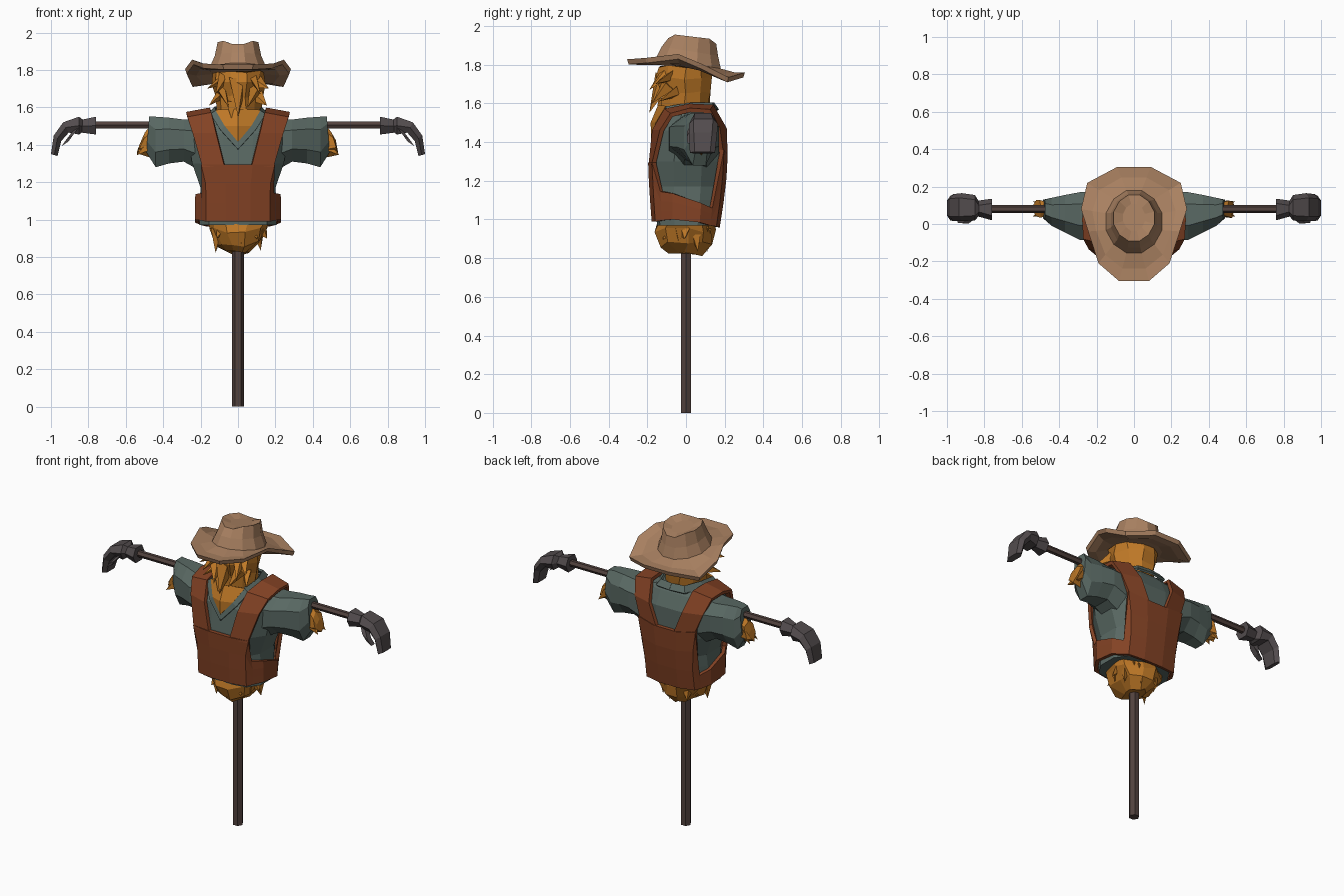
import bpy, bmesh, random
from math import sin, cos, pi
from mathutils import Vector

if "Cube" in bpy.data.objects:
    bpy.data.objects.remove(bpy.data.objects["Cube"])

random.seed(4)

def material(name, rgb):
    m = bpy.data.materials.new(name)
    m.diffuse_color = (*rgb, 1)
    m.use_nodes = True
    m.node_tree.nodes["Principled BSDF"].inputs["Base Color"].default_value = m.diffuse_color
    return m

HAT = material("tan_felt", (.40, .22, .12))
STRAW = material("straw", (.52, .19, .02))
RUST = material("rust_cloth", (.23, .055, .018))
SHIRT = material("grey_green_cloth", (.10, .14, .125))
WOOD = material("dark_wood", (.085, .055, .048))
LEATHER = material("dark_leather", (.085, .072, .075))

def build(name, verts, faces, mat, thickness=0):
    me = bpy.data.meshes.new(name)
    me.from_pydata([tuple(v) for v in verts], [], faces)
    bm = bmesh.new()
    bm.from_mesh(me)
    bmesh.ops.recalc_face_normals(bm, faces=bm.faces)
    bm.to_mesh(me)
    bm.free()
    me.materials.append(mat)
    ob = bpy.data.objects.new(name, me)
    bpy.context.collection.objects.link(ob)
    if thickness:
        mod = ob.modifiers.new("thickness", "SOLIDIFY")
        mod.thickness = thickness
        mod.offset = 0
    return ob

def skin(rings, closed=True, caps=True):
    """Join equal-length rings of points into faces."""
    n = len(rings[0])
    verts = [v for r in rings for v in r]
    faces = []
    for k in range(len(rings) - 1):
        for i in range(n if closed else n - 1):
            j = (i + 1) % n
            faces.append((k*n + i, k*n + j, (k+1)*n + j, (k+1)*n + i))
    if caps:
        faces += [tuple(range(n)), tuple(range((len(rings)-1)*n, len(rings)*n))]
    return verts, faces

def mirrored(half):
    """Half outline (x >= 0, front to back) to a full closed outline."""
    return half + [(-p[0], *p[1:]) for p in reversed(half)]

def straw_part(name, rings, tufts, jitter):
    """Ragged loft with pyramid tufts: (base, base half-size, tip)."""
    verts, faces = skin(rings)
    verts = [Vector(v) + Vector([random.uniform(-jitter, jitter) for _ in range(3)]) for v in verts]
    for base, w, tip in tufts:
        b, t = Vector(base), Vector(tip)
        d = (t - b).normalized()
        u = d.orthogonal().normalized()
        v = d.cross(u)
        s = len(verts)
        verts += [b + u*w, b + v*w*.6, b - u*w, b - v*w*.6, t]
        faces += [(s, s+1, s+4), (s+1, s+2, s+4), (s+2, s+3, s+4), (s+3, s, s+4), (s, s+1, s+2, s+3)]
    return build(name, verts, faces, STRAW)

def oval(z, rx, y0, y1, n=10):
    c, r = (y0 + y1)/2, (y1 - y0)/2
    return [(rx*cos(2*pi*i/n), c + r*sin(2*pi*i/n), z) for i in range(n)]

# Post and crossbar
build("post", *skin([oval(z, .031, -.031, .031, 6) for z in (0, 1.5)]), WOOD)
bar = [[(x, .08 + .021*cos(i*pi/3), 1.505 + .021*sin(i*pi/3)) for i in range(6)] for x in (-.8, .8)]
build("crossbar", *skin(bar), WOOD)

# Shirt torso: z, half width, front y, back y
SECTIONS = [(.97, .205, -.15, .15), (1.1, .205, -.16, .17), (1.17, .2, -.165, .18), (1.3, .245, -.17, .19),
            (1.46, .27, -.15, .19), (1.545, .25, -.095, .15), (1.575, .14, -.07, .13)]

def body(z, u, v, off=0):
    for a, b in zip(SECTIONS, SECTIONS[1:]):
        if z <= b[0]:
            break
    t = (z - a[0])/(b[0] - a[0])
    rx, y0, y1 = [a[i] + (b[i] - a[i])*t for i in (1, 2, 3)]
    return (u*(rx + off), (y0 + y1)/2 + v*((y1 - y0)/2 + off), z)

OUTLINE = mirrored([(.3, -1), (.75, -.9), (1, -.4), (1, .4), (.75, .9), (.3, 1)])
build("shirt_body", *skin([[body(s[0], u, v) for u, v in OUTLINE] for s in SECTIONS]), SHIRT)

# Overalls: outline u, v, bottom z, top z
COLUMNS = mirrored([(.3, -1, .99, 1.295), (.75, -.9, .99, 1.295), (.84, -.72, .995, 1.145), (1, -.4, 1.0, 1.135),
                    (1, .4, .985, 1.085), (.84, .72, .97, 1.06), (.75, .9, .965, 1.36), (.3, 1, .96, 1.34)])
rows = [[body(b + (t - b)*k/3, u, v, .015) for u, v, b, t in COLUMNS] for k in range(4)]
build("overalls", *skin(rows, caps=False), RUST, .022)

# Shoulder straps: inner and outer edge points over the shoulder
STRAP = [((.07, -.183, 1.28), (.188, -.168, 1.28)), ((.115, -.165, 1.46), (.24, -.125, 1.46)),
         ((.14, -.105, 1.565), (.268, -.075, 1.54)), ((.15, .02, 1.588), (.275, .02, 1.565)),
         ((.145, .135, 1.585), (.27, .12, 1.56)), ((.115, .2, 1.47), (.24, .165, 1.47)),
         ((.055, .205, 1.32), (.185, .185, 1.33))]
COLLAR = [((.0, -.168, 1.42), (.0, -.174, 1.375)), ((.065, -.146, 1.5), (.095, -.15, 1.48)),
          ((.115, -.1, 1.58), (.145, -.1, 1.56)), ((.12, .03, 1.6), (.15, .03, 1.57)),
          ((.08, .13, 1.6), (.1, .155, 1.565)), ((0, .14, 1.6), (0, .165, 1.565))]
# Sleeve sections: x, y0, y1, z0, z1
SLEEVE = [(.2, -.09, .17, 1.26, 1.54), (.29, -.085, .17, 1.31, 1.535),
          (.37, -.045, .155, 1.3, 1.545), (.44, -.01, .14, 1.28, 1.55)]
# Glove sections: top x, z, bottom x, z, y0, y1
GLOVE = [(.76, 1.55, .76, 1.455, .02, .135), (.83, 1.535, .835, 1.465, .04, .125), (.85, 1.55, .85, 1.455, .02, .155),
         (.935, 1.52, .905, 1.465, .015, .165), (.985, 1.45, .945, 1.42, .015, .16), (1.0, 1.35, .965, 1.34, .02, .15)]

for side, s in (("right", 1), ("left", -1)):
    def flip(rings):
        return [[(p[0]*s, p[1], p[2]) for p in r] for r in rings]
    build(side + "_strap", *skin(flip(STRAP), False, False), RUST, .022)
    build(side + "_collar", *skin(flip(COLLAR), False, False), SHIRT, .014)

    # Sleeve with slanted cuff
    rings = []
    for x, y0, y1, z0, z1 in SLEEVE:
        h, w = z1 - z0, y1 - y0
        rings.append([(x, y0 + w*a, z0 + h*b) for a, b in
                      ((.3, 0), (.75, 0), (1, .3), (1, .75), (.75, 1), (.3, 1), (0, .75), (0, .3))])
    rings.append([(.49 - .015*b, .03 + .1*a, 1.36 + .19*b) for a, b in
                  ((.2, 0), (.8, 0), (1, .3), (1, .8), (.8, 1), (.2, 1), (0, .8), (0, .3))])
    build(side + "_sleeve", *skin(flip(rings)), SHIRT)

    # Straw sticking out of the sleeve
    cuff = [[(x + dx*cos(a), .08 + r*sin(a), z + h*cos(a)) for a in [i*pi/3 for i in range(6)]]
            for x, dx, r, z, h in ((.46, .01, .04, 1.42, .09), (.515, -.02, .05, 1.41, .06), (.528, -.01, .03, 1.385, .035))]
    straw_part(side + "_sleeve_straw", flip(cuff),
               [((s*.48, y, 1.4), .04, (s*.54, y + dy, 1.345)) for y, dy in ((.06, -.02), (.1, .02))], .006)

    # Drooping glove and thumb
    rings = []
    for xt, zt, xb, zb, y0, y1 in GLOVE:
        c = .025
        rings.append([(xt, y0 + c, zt), (xt, y1 - c, zt), ((xt+xb)/2, y1, (zt+zb)/2),
                      (xb, y1 - c, zb), (xb, y0 + c, zb), ((xt+xb)/2, y0, (zt+zb)/2)])
    build(side + "_glove", *skin(flip(rings)), LEATHER)
    thumb = [[(x + a*.018, y + b*.018, z - a*.012) for a, b in ((-1, -1), (1, -1), (1, 1), (-1, 1))]
             for x, y, z in ((.87, .045, 1.48), (.9, .022, 1.44), (.925, .025, 1.405))]
    build(side + "_thumb", *skin(flip(thumb)), LEATHER)

# Straw head, with beard wedge filling the open collar
head_tufts = [((0, -.11, 1.74), .07, (0, -.19, 1.55)), ((0, -.075, 1.6), .1, (0, -.168, 1.43))]
for s in (1, -1):
    head_tufts += [((s*.09, -.08, 1.74), .045, (s*.165, -.16, 1.70)),
                   ((s*.09, -.09, 1.7), .045, (s*.05, -.175, 1.60)),
                   ((s*.1, -.05, 1.66), .04, (s*.155, -.14, 1.61)),
                   ((s*.08, -.1, 1.76), .04, (s*.12, -.19, 1.67))]
straw_part("straw_head", [oval(1.5, .1, -.12, .11), oval(1.57, .115, -.14, .12), oval(1.66, .125, -.135, .125),
                          oval(1.73, .14, -.155, .135), oval(1.79, .14, -.15, .14)], head_tufts, .009)
# Straw panel in the neck opening
build("neck_straw", [(0, -.175, 1.415), (.07, -.152, 1.5), (.12, -.1, 1.585), (0, -.14, 1.59),
                     (-.12, -.1, 1.585), (-.07, -.152, 1.5), (0, -.178, 1.5)],
      [(0, 1, 6), (1, 2, 3, 6), (3, 4, 5, 6), (5, 0, 6)], STRAW, .01)

# Straw at the waist
waist_tufts = []
for i in range(14):
    a = 2*pi*(i + random.uniform(-.3, .3))/14
    r = random.uniform(.75, 1.05)
    waist_tufts.append(((.12*cos(a), .1*sin(a), .95), .05,
                        (.155*r*cos(a), .15*r*sin(a), random.uniform(.82, .92))))
straw_part("waist_straw", [oval(1.02, .18, -.135, .135), oval(.94, .165, -.155, .15), oval(.87, .12, -.135, .135),
                           oval(.82, .06, -.08, .08)], waist_tufts, .016)

# Hat brim: curled outer edge down to the crown base, 12 sides
EDGE = mirrored([(.08, -.305, 1.828), (.19, -.21, 1.835), (.245, -.04, 1.855),
                 (.283, .08, 1.805), (.25, .22, 1.735), (.09, .305, 1.76)])
def hat_ring(rx, y0, y1, z, slope):
    c, r = (y0 + y1)/2, (y1 - y0)/2
    return [(rx*u, c + r*v, z - slope*r*v) for u, v in mirrored(
        [(.26, -.97), (.7, -.7), (.97, -.26), (.97, .26), (.7, .7), (.26, .97)])]
under = hat_ring(.15, -.155, .18, 1.785, .17)
base = hat_ring(.155, -.16, .185, 1.808, .17)
mid = [tuple((Vector(e)*.55 + Vector(b)*.45) - Vector((0, 0, .008))) for e, b in zip(EDGE, base)]
low = [(x*.97, y*.97, z - .026) for x, y, z in EDGE]
midlow = [(x, y, z - .025) for x, y, z in mid]
top = [(x, y, z - .022*(abs(x) < .05)) for x, y, z in hat_ring(.112, -.095, .16, 1.945, .12)]
dent = hat_ring(.06, -.04, .11, 1.925, .12)
build("hat", *skin([under, midlow, low, EDGE, mid, base,
                    hat_ring(.128, -.13, .17, 1.87, .16), top, dent]), HAT)
